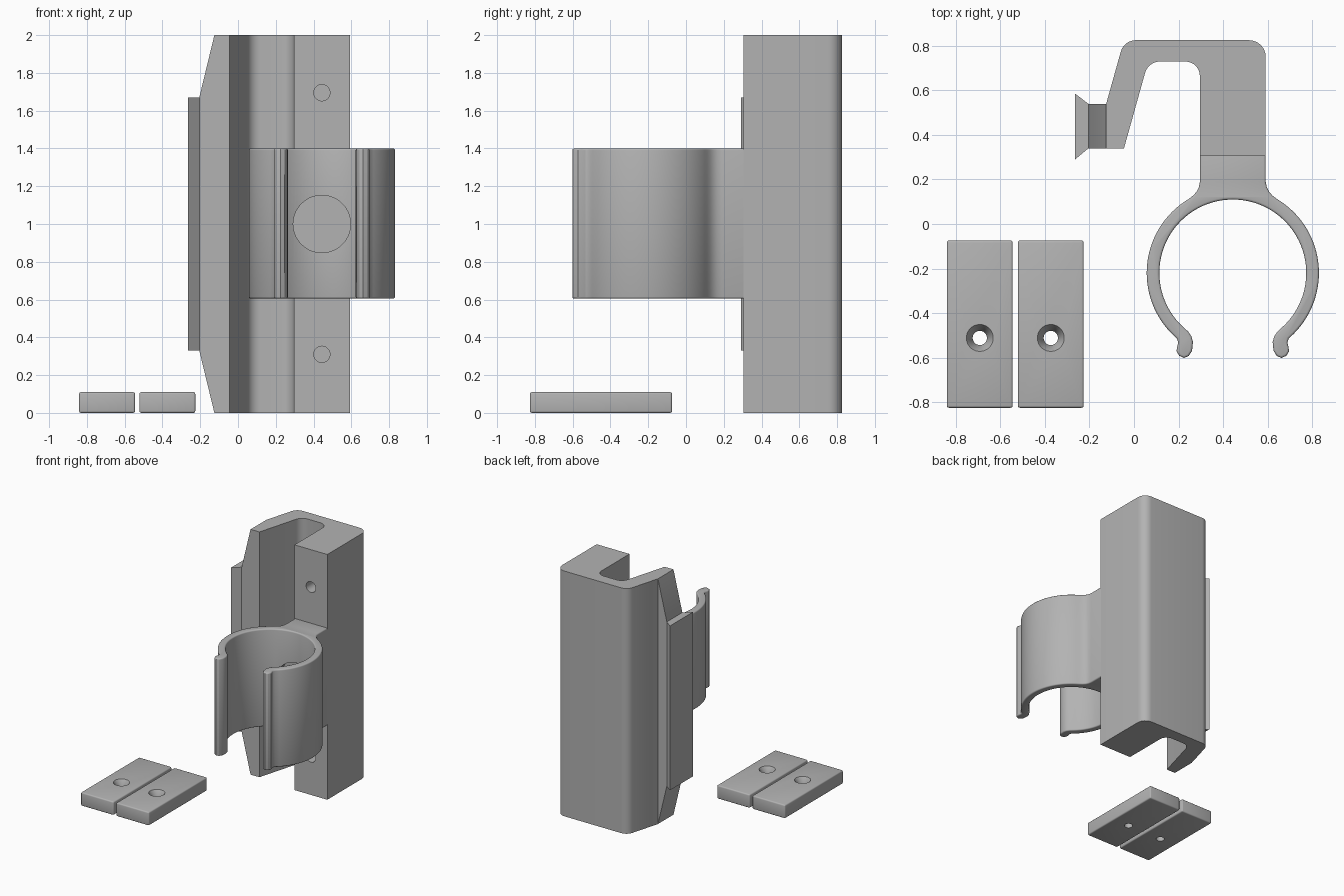
import bpy, bmesh, math
from mathutils import Vector, Matrix

if "Cube" in bpy.data.objects:
    bpy.data.objects.remove(bpy.data.objects["Cube"])

grey = bpy.data.materials.new("matte_grey")
grey.diffuse_color = (0.45, 0.45, 0.45, 1)
grey.use_nodes = True
grey.node_tree.nodes["Principled BSDF"].inputs["Base Color"].default_value = grey.diffuse_color


def prism(name, pts, lo, hi, axis="z"):
    """Extrude a 2D outline along z (x, y points) or along y (x, z points)."""
    bm = bmesh.new()
    place = (lambda p: (p[0], p[1], lo)) if axis == "z" else (lambda p: (p[0], lo, p[1]))
    face = bm.faces.new([bm.verts.new(place(p)) for p in pts])
    ext = bmesh.ops.extrude_face_region(bm, geom=[face])
    shift = Vector((0, 0, hi - lo)) if axis == "z" else Vector((0, hi - lo, 0))
    bmesh.ops.translate(bm, vec=shift, verts=[v for v in ext["geom"] if isinstance(v, bmesh.types.BMVert)])
    bmesh.ops.recalc_face_normals(bm, faces=bm.faces)
    me = bpy.data.meshes.new(name)
    bm.to_mesh(me)
    bm.free()
    me.materials.append(grey)
    ob = bpy.data.objects.new(name, me)
    bpy.context.collection.objects.link(ob)
    return ob


def fillet(pts, steps=8):
    """Round the corners that carry a radius: (x, y, r)."""
    out = []
    for i, (x, y, r) in enumerate(pts):
        p = Vector((x, y))
        if r == 0:
            out.append(p)
            continue
        a = (Vector(pts[i - 1][:2]) - p).normalized()
        b = (Vector(pts[(i + 1) % len(pts)][:2]) - p).normalized()
        half = a.angle(b) / 2
        c = p + (a + b).normalized() * r / math.sin(half)
        u = p + a * r / math.tan(half) - c
        v = p + b * r / math.tan(half) - c
        turn = u.angle(v)
        for k in range(steps + 1):
            t = k / steps
            out.append(c + (u * math.sin((1 - t) * turn) + v * math.sin(t * turn)) / math.sin(turn))
    return out


def cutter(loc, r1, r2, depth, along_y=False):
    bm = bmesh.new()
    m = Matrix.Translation(loc)
    if along_y:
        m = m @ Matrix.Rotation(math.pi / 2, 4, "X")
    bmesh.ops.create_cone(bm, cap_ends=True, segments=40, radius1=r1, radius2=r2, depth=depth, matrix=m)
    me = bpy.data.meshes.new("cutter")
    bm.to_mesh(me)
    bm.free()
    me.materials.append(grey)
    ob = bpy.data.objects.new("cutter", me)
    ob.hide_render = True
    bpy.context.collection.objects.link(ob)
    return ob


def finish(ob, bevel=0, cutters=()):
    bpy.ops.object.select_all(action="DESELECT")
    ob.select_set(True)
    bpy.context.view_layer.objects.active = ob
    if bevel:
        m = ob.modifiers.new("bevel", "BEVEL")
        m.width, m.segments, m.angle_limit = bevel, 3, math.radians(60)
        bpy.ops.object.modifier_apply(modifier=m.name)
    for c in cutters:
        m = ob.modifiers.new("cut", "BOOLEAN")
        m.operation, m.solver, m.object = "DIFFERENCE", "EXACT", c
        bpy.ops.object.modifier_apply(modifier=m.name)
        bpy.data.objects.remove(c)
    bpy.ops.object.shade_smooth_by_angle(angle=math.radians(32))


CX, CY = 0.444, -0.22          # clip ring centre
L, R = 0.296, 0.592            # sides of the thick leg

# Hooked rail with two blind screw holes in its front face
rail = prism("hooked_rail", fillet([
    (-0.125, 0.34, 0), (-0.045, 0.34, 0), (0.064, 0.73, 0.07), (L, 0.73, 0.065),
    (L, 0.305, 0), (R, 0.305, 0), (R, 0.826, 0.075), (-0.045, 0.826, 0.07),
    (-0.125, 0.54, 0)]), 0, 2)
finish(rail, 0, [cutter((CX, 0.38, z), 0.043, 0.043, 0.36, True) for z in (0.31, 1.695)])

# Tapered rib and flared strip on the short leg
finish(prism("tapered_rib", [(-0.125, 0), (-0.125, 2), (-0.205, 1.67), (-0.205, 0.33)], 0.34, 0.54, "y"))
finish(prism("flared_strip", [(-0.265, 0.29), (-0.205, 0.34), (-0.205, 0.54), (-0.265, 0.586)], 0.33, 1.67))


# Open ring clip: left half outline, then mirrored
def arc(r, a, b, n):
    return [(CX + r * math.cos(math.radians(a + (b - a) * k / n)),
             CY + r * math.sin(math.radians(a + (b - a) * k / n))) for k in range(n + 1)]


half = [(L, 0.32), (L, 0.19), (0.291, 0.165), (0.281, 0.145), (0.266, 0.128)]
half += arc(0.387, 121, 225, 30)
half += [(0.193, -0.515), (0.199, -0.533), (0.194, -0.552), (0.191, -0.572), (0.203, -0.592),
         (0.225, -0.602), (0.246, -0.593), (0.261, -0.57), (0.265, -0.53), (0.258, -0.505), (0.243, -0.483)]
half += arc(0.33, 225, 90, 40)
other = [(2 * CX - x, y) for x, y in half[:-1]][::-1]
clip = prism("ring_clip", half + other, 0.605, 1.4)
finish(clip, 0.01, [cutter((CX, 0.04, 1.0), 0.152, 0.152, 0.2, True)])

# Two loose plates with countersunk holes
for side, x in (("left", -0.693), ("right", -0.374)):
    w = 0.148
    plate = prism(side + "_plate", [(x - w, -0.826), (x + w, -0.826), (x + w, -0.074), (x - w, -0.074)], 0, 0.11)
    finish(plate, 0.01, [cutter((x, -0.512, 0.05), 0.032, 0.032, 0.3),
                         cutter((x, -0.512, 0.086), 0.032, 0.061, 0.05)])
